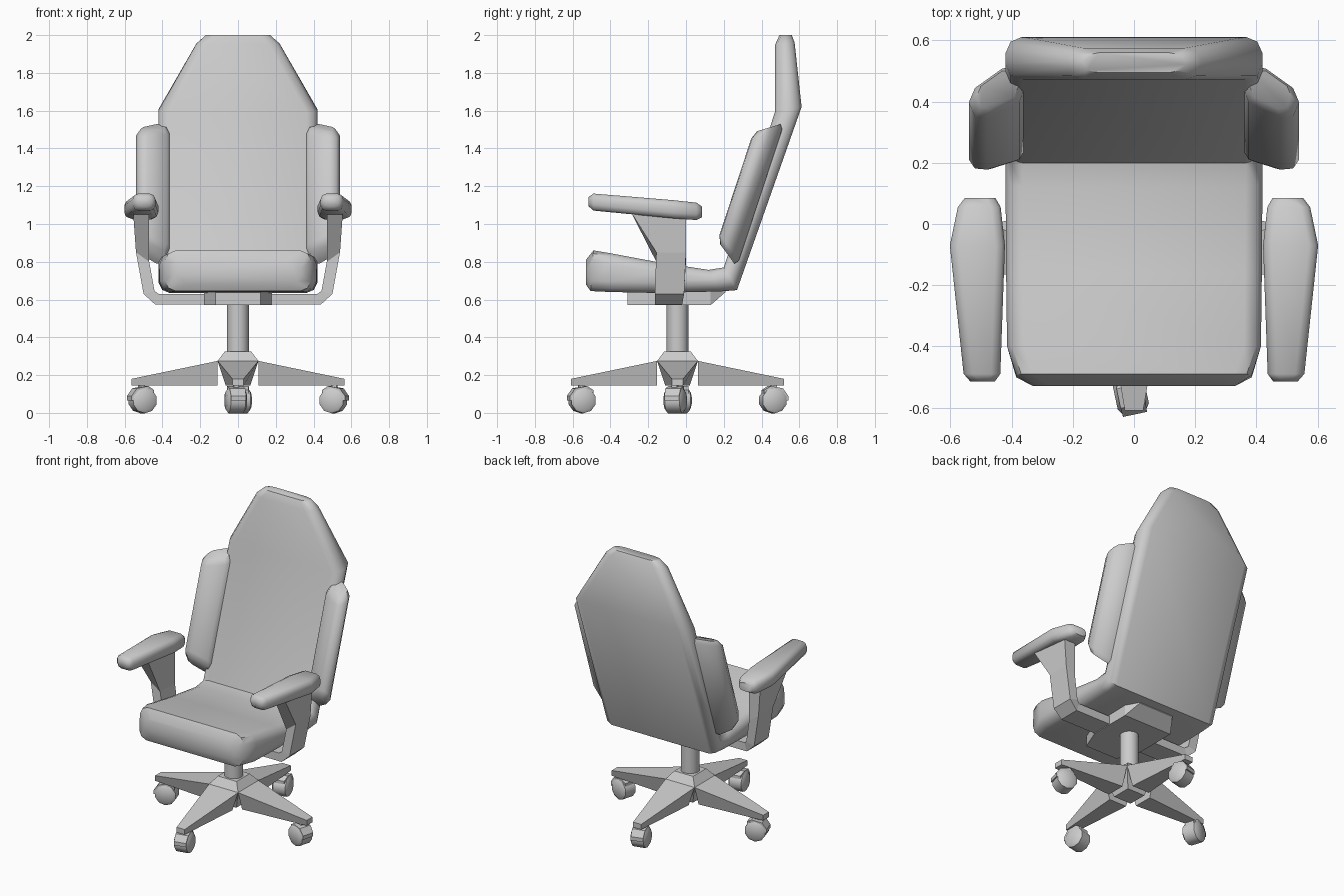
import bpy, bmesh, math
from mathutils import Vector, Matrix

cube = bpy.data.objects.get("Cube")
if cube:
    bpy.data.objects.remove(cube, do_unlink=True)

grey = bpy.data.materials.new("light_grey")
grey.use_nodes = True
colour = (0.6, 0.6, 0.6, 1)
grey.diffuse_color = colour
grey.node_tree.nodes["Principled BSDF"].inputs["Base Color"].default_value = colour

BASE = Vector((0, -0.045, 0))  # centre of the column and star base


def finish(name, bm, smooth):
    """Turn a bmesh into a shaded, coloured object."""
    bmesh.ops.recalc_face_normals(bm, faces=bm.faces)
    mesh = bpy.data.meshes.new(name)
    bm.to_mesh(mesh)
    bm.free()
    mesh.materials.append(grey)
    if smooth:
        mesh.shade_smooth()
        mesh.set_sharp_from_angle(angle=math.radians(smooth))
    obj = bpy.data.objects.new(name, mesh)
    bpy.context.collection.objects.link(obj)
    return obj


def loft(name, rings, smooth=0, matrix=None):
    """Skin a list of equal-length rings and cap both ends."""
    bm = bmesh.new()
    loops = [[bm.verts.new(p) for p in ring] for ring in rings]
    for a, b in zip(loops, loops[1:]):
        for i in range(len(a)):
            j = (i + 1) % len(a)
            bm.faces.new((a[i], a[j], b[j], b[i]))
    bm.faces.new(loops[0])
    bm.faces.new(loops[-1])
    if matrix:
        bm.transform(matrix)
    return finish(name, bm, smooth)


def padded_ring(cx, half, upper, lower, bevel):
    """Rounded rectangle across x, between an upper and a lower (y, z) point."""
    up, low = Vector((0, *upper)), Vector((0, *lower))
    f = min(0.4, bevel / (up - low).length)
    ring = []
    for side, ts in ((-1, (1, 1 - f * 0.3, 1 - f)), (-1, (f, f * 0.3, 0)),
                     (1, (0, f * 0.3, f)), (1, (1 - f, 1 - f * 0.3, 1))):
        for t in ts:
            edge = min(t, 1 - t) / f
            inset = bevel * (1 if edge < 0.1 else 0.3 if edge < 0.5 else 0)
            p = low.lerp(up, t)
            ring.append((cx + side * (half - inset), p.y, p.z))
    return ring


def box_ring(half, y, top, bottom, low_half=None):
    low = half if low_half is None else low_half
    return [(-half, y, top), (half, y, top), (low, y, bottom), (-low, y, bottom)]


# Seat and backrest: one continuous cushion (half width, upper point, lower point)
stations = [
    (0.33, (-0.53, 0.81), (-0.53, 0.68)),
    (0.385, (-0.49, 0.86), (-0.505, 0.645)),
    (0.415, (-0.40, 0.845), (-0.40, 0.64)),
    (0.418, (-0.16, 0.80), (-0.16, 0.635)),
    (0.42, (0.12, 0.757), (0.18, 0.643)),
    (0.42, (0.20, 0.77), (0.27, 0.65)),
    (0.42, (0.47, 1.59), (0.612, 1.62)),
    (0.22, (0.472, 1.95), (0.575, 1.96)),
    (0.17, (0.495, 2.0), (0.56, 2.0)),
]
loft("seat_and_backrest",
     [padded_ring(0, h, u, l, 0.055) for h, u, l in stations], 45)

# Side bolsters: angled section (x, depth) swept along the leaning back
lean = Vector((0, 0.313, 0.95))
depth_dir = Vector((0, 0.95, -0.313))
origin = Vector((0, 0.17, 0.92))
section = [(0.36, 0.08), (0.375, 0.045), (0.48, 0.0), (0.52, 0.005),
           (0.54, 0.045), (0.52, 0.085), (0.43, 0.14), (0.36, 0.143)]


def bolster_ring(side, start, slant, scale):
    ring = []
    for x, n in section:
        x = 0.44 + (x - 0.44) * scale
        n = 0.07 + (n - 0.07) * scale
        ring.append(origin + Vector((side * x, 0, 0)) + depth_dir * n
                    + lean * (start + slant * n))
    return ring


for side, label in ((1, "left"), (-1, "right")):
    loft(label + "_bolster",
         [bolster_ring(side, s, k, c) for s, k, c in
          ((-0.01, -0.7, 0.75), (0.025, -0.7, 1), (0.56, 0.7, 1), (0.595, 0.7, 0.75))], 45)

    # Armrest pad: (y, centre x, half width, half thickness)
    pad = []
    for y, cx, half, thick in ((-0.515, 0.495, 0.04, 0.025), (-0.49, 0.497, 0.06, 0.045),
                               (-0.07, 0.512, 0.09, 0.048), (0.055, 0.506, 0.07, 0.046),
                               (0.085, 0.503, 0.05, 0.028)):
        mid = 1.072 - 0.09 * y
        pad.append(padded_ring(side * cx, half, (y, mid + thick), (y, mid - thick), 0.03))
    loft(label + "_armrest_pad", pad, 50)

    # Arm bracket: outer (x, z), inner (x, z), front y, back y
    bracket = []
    for xo, zo, xi, zi, y0, y1 in (
            (0.555, 1.06, 0.47, 1.06, -0.29, 0.0),
            (0.54, 0.85, 0.47, 0.80, -0.157, 0.0),
            (0.50, 0.63, 0.442, 0.645, -0.165, -0.01),
            (0.44, 0.575, 0.42, 0.63, -0.165, -0.02),
            (0.09, 0.575, 0.09, 0.63, -0.165, -0.02)):
        bracket.append([(side * xo, y0, zo), (side * xo, y1, zo),
                        (side * xi, y1, zi), (side * xi, y0, zi)])
    loft(label + "_arm_bracket", bracket)

# Mounting plate under the seat
loft("mounting_plate", [box_ring(0.12, -0.31, 0.66, 0.57), box_ring(0.18, -0.16, 0.66, 0.57),
                        box_ring(0.18, 0.13, 0.66, 0.57), box_ring(0.13, 0.21, 0.66, 0.64)])


def circle(radius, z, count=16):
    return [BASE + Vector((radius * math.cos(i * math.tau / count),
                           radius * math.sin(i * math.tau / count), z)) for i in range(count)]


# Gas column
loft("column", [circle(0.058, 0.30), circle(0.058, 0.59)], 40)


def square(h, z):
    return [BASE + Vector((x * h, y * h, z)) for x, y in ((-1, -1), (1, -1), (1, 1), (-1, 1))]


# Star base hub
loft("base_hub", [square(0.065, 0.145), square(0.108, 0.275), square(0.07, 0.325)])


def caster(name, place):
    """Wheel on a local x axle with a hood over its upper front."""
    wheel = [[(x, r * math.cos(a), 0.066 + r * math.sin(a))
              for a in [(i + 0.5) * math.tau / 10 for i in range(10)]]
             for x, r in ((-0.052, 0.05), (-0.04, 0.068), (0.04, 0.068), (0.052, 0.05))]
    loft(name + "_wheel", wheel, 40, place)
    hood = [box_ring(0.04, -0.074, 0.09, 0.065), box_ring(0.042, -0.045, 0.13, 0.065),
            box_ring(0.042, 0.02, 0.142, 0.075), box_ring(0.03, 0.055, 0.12, 0.09)]
    loft(name + "_hood", hood, 0, place)
    loft(name + "_stem", [box_ring(0.014, -0.02, 0.16, 0.1), box_ring(0.014, 0.01, 0.16, 0.1)],
         0, place)


# Four legs with casters, each swivelled a little
for i, label in enumerate(("front", "left", "back", "right")):
    turn = Matrix.Translation(BASE) @ Matrix.Rotation(i * math.pi / 2, 4, "Z")
    loft(label + "_leg", [box_ring(0.108, -0.108, 0.275, 0.145, 0.065),
                          box_ring(0.03, -0.565, 0.18, 0.145)], 0, turn)
    swivel = Matrix.Rotation(math.radians((12, -15, 14, 18)[i]), 4, "Z")
    caster(label + "_caster", turn @ Matrix.Translation((-0.012, -0.505, 0)) @ swivel)
